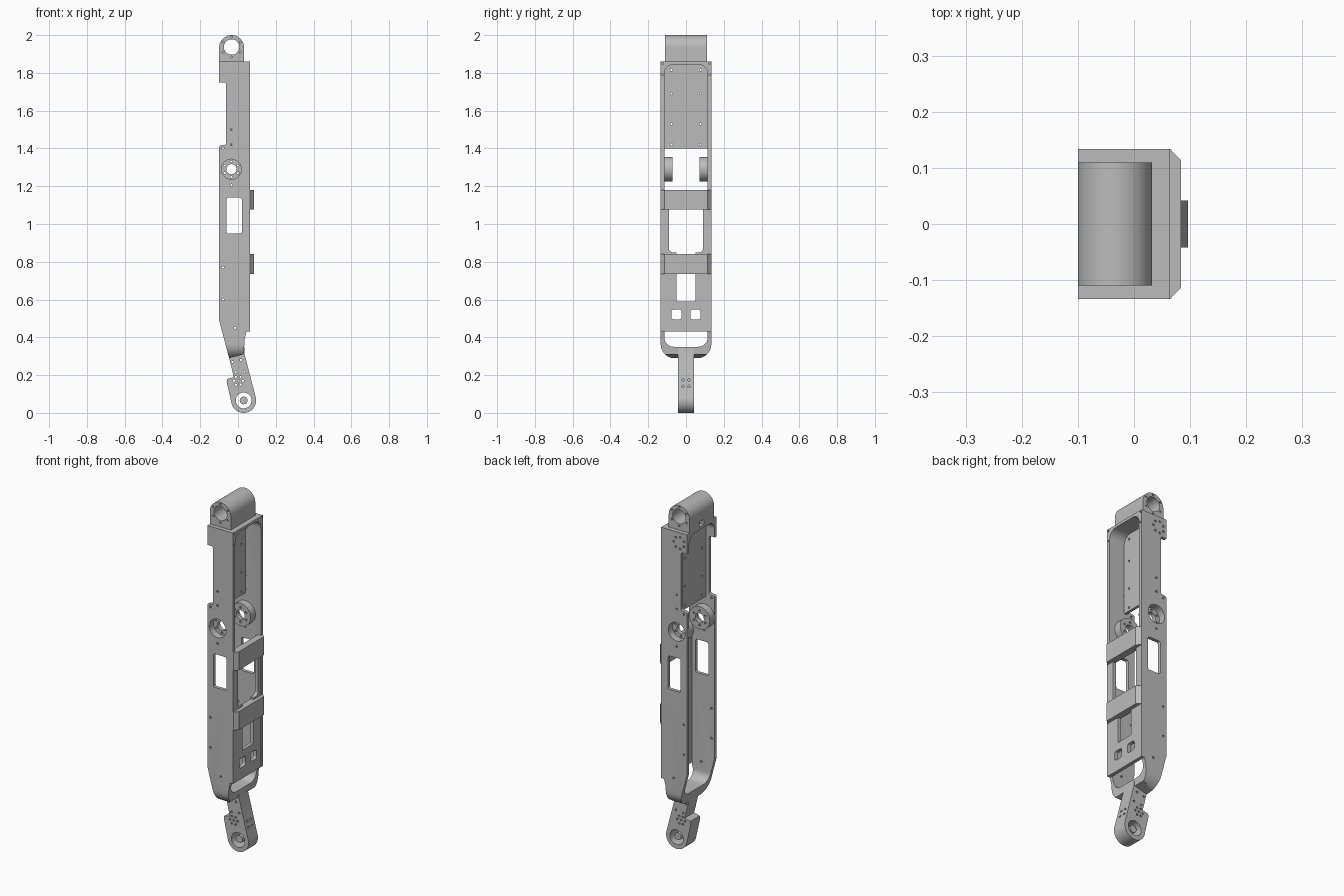
import bpy, bmesh
from math import sin, cos, pi, radians

cube = bpy.data.objects.get("Cube")
if cube:
    bpy.data.objects.remove(cube, do_unlink=True)

grey = bpy.data.materials.new("machined grey")
grey.use_nodes = True
colour = (0.5, 0.5, 0.5, 1)
grey.diffuse_color = colour
grey.node_tree.nodes["Principled BSDF"].inputs["Base Color"].default_value = colour


def arc(cx, cz, r, start, end, n=24):
    angles = [radians(start + (end - start) * i / n) for i in range(n + 1)]
    return [(cx + r * cos(a), cz + r * sin(a)) for a in angles]


def circle(cx, cz, r, n=32):
    return arc(cx, cz, r, 0, 360, n)[:-1]


def rounded(left, low, right, high, r):
    return (arc(right - r, low + r, r, -90, 0, 8) + arc(right - r, high - r, r, 0, 90, 8)
            + arc(left + r, high - r, r, 90, 180, 8) + arc(left + r, low + r, r, 180, 270, 8))


def prism(name, shapes, axis, lo, hi):
    """Extrude outlines along an axis: x takes (y, z) points, y takes (x, z), z takes (x, y)."""
    place = {"x": lambda a, b, t: (t, a, b), "y": lambda a, b, t: (a, t, b),
             "z": lambda a, b, t: (a, b, t)}[axis]
    bm = bmesh.new()
    for pts in shapes:
        ends = [[bm.verts.new(place(a, b, t)) for a, b in pts] for t in (lo, hi)]
        for ring in ends:
            bm.faces.new(ring)
        for i in range(len(pts)):
            j = (i + 1) % len(pts)
            bm.faces.new((ends[0][i], ends[0][j], ends[1][j], ends[1][i]))
    bmesh.ops.recalc_face_normals(bm, faces=bm.faces)
    mesh = bpy.data.meshes.new(name)
    bm.to_mesh(mesh)
    bm.free()
    ob = bpy.data.objects.new(name, mesh)
    bpy.context.collection.objects.link(ob)
    mesh.materials.append(grey)
    return ob


def combine(ob, shapes, axis, lo, hi, mode="DIFFERENCE"):
    """Apply a boolean with an extruded cutter, then discard the cutter."""
    cutter = prism("cutter", shapes, axis, lo, hi)
    cutter.hide_render = True
    mod = ob.modifiers.new("cut", "BOOLEAN")
    mod.operation, mod.solver, mod.object = mode, "EXACT", cutter
    bpy.context.view_layer.update()
    result = bpy.data.meshes.new_from_object(ob.evaluated_get(bpy.context.evaluated_depsgraph_get()))
    ob.modifiers.clear()
    ob.data = result
    bpy.data.objects.remove(cutter, do_unlink=True)


def bolts(points, r=0.006):
    return [circle(a, b, r, 10) for a, b in points]


def bolt_ring(cx, cz, r, n, turn=0):
    return [(cx + r * cos(turn + i * 2 * pi / n), cz + r * sin(turn + i * 2 * pi / n)) for i in range(n)]


HALF, INNER = 0.134, 0.115      # outer and inner half width
PIVOT = -0.035                  # x of the upper pivots

# Main frame: side outline, rounded lower end, hollow through the middle
outline = [(-0.1, 1.86), (0.063, 1.86), (0.063, 0.43), (0.045, 0.43), (0.036, 0.395),
           (0.03, 0.31), (-0.047, 0.29), (-0.1, 0.49)]
outline += arc(-0.088, 1.405, 0.012, 180, 90, 4)
outline += arc(-0.075, 1.429, 0.012, -90, 0, 4)
outline += arc(-0.075, 1.738, 0.012, 0, 90, 4) + [(-0.1, 1.75)]
frame = prism("main_frame", [outline], "y", -HALF, HALF)
combine(frame, [rounded(-HALF, 0.289, HALF, 2, 0.075)], "x", -1, 1, "INTERSECT")
combine(frame, [rounded(-INNER, 0.35, INNER, 1.845, 0.05)], "x", -1, 1)

# Side windows, pivot bores and bolt holes
combine(frame, [rounded(-0.06, 0.95, 0.02, 1.14, 0.01), circle(PIVOT, 1.29, 0.053)], "y", -1, 1)
combine(frame, bolts([(PIVOT, 1.5), (PIVOT, 1.42), (-0.08, 1.4), (PIVOT, 1.205),
                      (-0.08, 0.77), (-0.08, 0.6), (-0.015, 0.45)]), "y", -1, 1)
combine(frame, bolts(bolt_ring(-0.05, 1.8, 0.034, 7)), "y", 0, 1)
combine(frame, bolts([(s * 0.125, z) for s in (-1, 1) for z in (1.79, 1.85)], 0.005), "x", 0.03, 1)

# Recessed pocket floor between the side walls
floor = prism("pocket_panel", [rounded(-INNER, 1.4, INNER, 1.85, 0.002)], "x", -0.047, -0.032)
combine(floor, bolts([(s * 0.077, z) for s in (-1, 1) for z in (1.42, 1.53, 1.69, 1.815)]), "x", -1, 1)

# Inner bearing housings, recessed on the outside
housings = []
for side, label in ((-1, "front"), (1, "back")):
    lo, hi = sorted((side * 0.072, side * 0.13))
    boss = prism(label + "_bearing_housing", [circle(PIVOT, 1.29, 0.065)], "y", lo, hi)
    combine(boss, [circle(PIVOT, 1.29, 0.027)], "y", -1, 1)
    lo, hi = sorted((side * 0.095, side))
    combine(boss, [circle(PIVOT, 1.29, 0.053)], "y", lo, hi)
    combine(boss, bolts(bolt_ring(PIVOT, 1.29, 0.041, 6, pi / 6)), "y", -1, 1)
    housings.append(boss)

# Slotted cover wall on the +x side
cover = prism("cover_wall", [rounded(-0.12, 0.43, 0.12, 1.18, 0.002)], "x", 0.043, 0.0628)
combine(cover, [rounded(-0.09, 0.85, 0.09, 1.1, 0.02)], "x", -1, 1)
combine(cover, [rounded(-0.05, 0.59, 0.05, 0.9, 0.004)], "x", -1, 1)
combine(cover, [rounded(y - 0.027, 0.495, y + 0.027, 0.547, 0.012) for y in (-0.05, 0.05)], "x", -1, 1)

# Chamfered cross straps
strap = [(0.045, -HALF), (0.064, -HALF), (0.084, -0.113), (0.084, 0.113), (0.064, HALF), (0.045, HALF)]
straps = [prism(name, [strap], "z", z, z + 0.105)
          for name, z in (("lower_strap", 0.735), ("upper_strap", 1.076))]

# Upper joint head
head_shape = [(-0.1, 1.855), (0.032, 1.855)] + arc(-0.034, 1.934, 0.066, 0, 180, 32)
head = prism("upper_joint_head", [head_shape], "y", -0.11, 0.11)
combine(head, [circle(-0.034, 1.937, 0.041)], "y", -1, 1)
for lo, hi in ((-1, -0.085), (0.085, 1)):
    combine(head, bolts(bolt_ring(-0.034, 1.937, 0.053, 6, pi / 6), 0.005), "y", lo, hi)
combine(head, [rounded(-0.02, 1.85, 0.02, 1.89, 0.005)], "x", -1, -0.075)

# Lower joint arm with its tilted boss
arm_shape = [(-0.047, 0.29), (-0.042, 0.35), (0.033, 0.35), (0.035, 0.31)]
arm_shape += arc(0.03, 0.066, 0.066, 14, -166, 32)
arm_shape += [(-0.06, 0.165), (-0.057, 0.18), (-0.022, 0.189)]
arm = prism("lower_joint_arm", [arm_shape], "y", -0.042, 0.042)
combine(arm, [circle(0.03, 0.066, 0.042)], "y", -1, 1)
combine(arm, bolts(bolt_ring(0.002, 0.17, 0.024, 6) + [(0.002, 0.17), (0.035, 0.22), (-0.012, 0.215),
                                                      (0.015, 0.28), (-0.03, 0.27)]), "y", -1, 1)
combine(arm, bolts([(y, z) for y in (-0.016, 0.016) for z in (0.14, 0.173)], 0.007), "x", 0.045, 1)
hub = prism("lower_joint_hub", [circle(0.03, 0.066, 0.021, 12)], "y", -0.03, 0.03)

# Smooth the curved walls while keeping machined edges crisp
bpy.ops.object.select_all(action="DESELECT")
for ob in [frame, floor, cover, head, arm, hub] + housings + straps:
    ob.select_set(True)
bpy.context.view_layer.objects.active = frame
bpy.ops.object.shade_smooth_by_angle(angle=radians(30))
